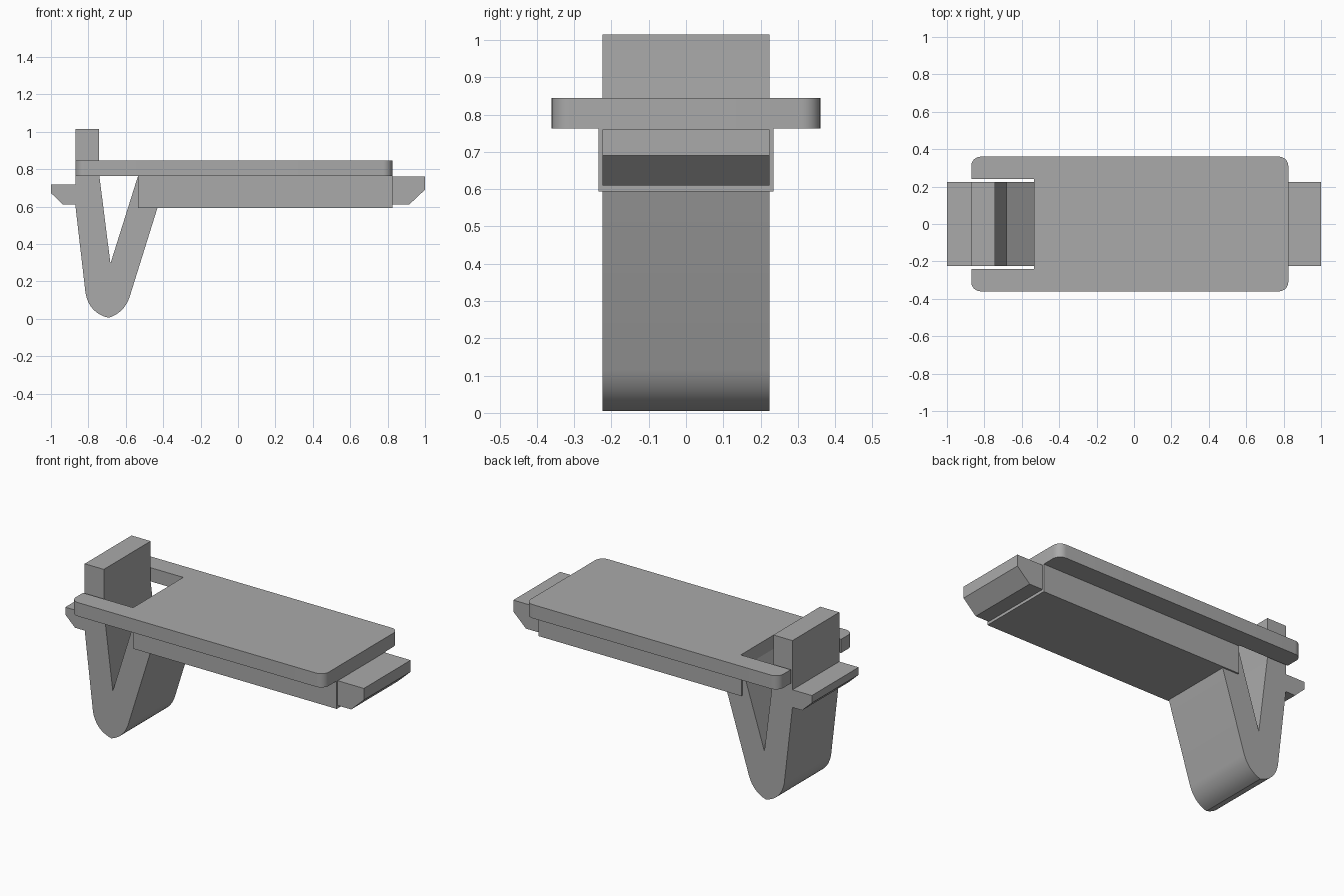
import bpy, bmesh, math
from mathutils import Vector

cube = bpy.data.objects.get("Cube")
if cube:
    bpy.data.objects.remove(cube, do_unlink=True)

grey = bpy.data.materials.new("grey plastic")
grey.use_nodes = True
colour = (0.4, 0.4, 0.4, 1)
grey.diffuse_color = colour
grey.node_tree.nodes["Principled BSDF"].inputs["Base Color"].default_value = colour


def prism(name, outline, direction, bevel=None):
    """Extrude a closed outline of 3D points into a solid."""
    bm = bmesh.new()
    face = bm.faces.new([bm.verts.new(p) for p in outline])
    moved = bmesh.ops.extrude_face_region(bm, geom=[face])["geom"]
    bmesh.ops.translate(bm, vec=direction,
                        verts=[v for v in moved if isinstance(v, bmesh.types.BMVert)])
    if bevel:
        radius, test = bevel
        edges = [e for e in bm.edges if test(e)]
        bmesh.ops.bevel(bm, geom=edges, offset=radius, segments=8, profile=0.5, affect='EDGES')
    bmesh.ops.recalc_face_normals(bm, faces=bm.faces)
    mesh = bpy.data.meshes.new(name)
    bm.to_mesh(mesh)
    bm.free()
    mesh.materials.append(grey)
    obj = bpy.data.objects.new(name, mesh)
    bpy.context.collection.objects.link(obj)
    bpy.ops.object.select_all(action='DESELECT')
    obj.select_set(True)
    bpy.context.view_layer.objects.active = obj
    bpy.ops.object.shade_smooth_by_angle(angle=math.radians(25))
    return obj


def side_profile(name, points, half_width):
    """Profile in x and z, spanning the width symmetrically."""
    return prism(name, [(x, -half_width, z) for x, z in points], (0, 2 * half_width, 0))


def curve(a, b, c, steps=8):
    """Quadratic curve from a to c, pulled towards b."""
    a, b, c = Vector(a), Vector(b), Vector(c)
    return [tuple(a.lerp(b, i / steps).lerp(b.lerp(c, i / steps), i / steps))
            for i in range(steps + 1)]


BACK, FRONT = -0.87, 0.825
PLATE_BOTTOM, PLATE_TOP = 0.762, 0.845
NOTCH_X, NOTCH_Y, HALF_Y = -0.535, 0.24, 0.36

# Cover plate with rounded corners and a notch for the latch
half = [(FRONT, HALF_Y), (BACK, HALF_Y), (BACK, NOTCH_Y), (NOTCH_X, NOTCH_Y)]
outline = half + [(x, -y) for x, y in reversed(half)]


def outer_corner(edge):
    a, b = (v.co for v in edge.verts)
    return abs(a.z - b.z) > 0.01 and abs(a.y) > HALF_Y - 0.01


prism("cover_plate", [(x, y, PLATE_BOTTOM) for x, y in outline],
      (0, 0, PLATE_TOP - PLATE_BOTTOM), (0.05, outer_corner))

# Raised block under the plate
side_profile("under_block", [(NOTCH_X, 0.593), (FRONT, 0.593),
                             (FRONT, PLATE_BOTTOM), (NOTCH_X, PLATE_BOTTOM)], 0.234)

# Chamfered tab at the far end
side_profile("end_tab", [(FRONT, 0.61), (0.915, 0.61), (1, 0.69), (1, 0.76), (FRONT, 0.76)], 0.224)

# Springy V latch with finger grip and catch
latch = [(BACK, 1.015), (BACK, 0.717), (-1, 0.717), (-1, 0.672), (-0.935, 0.61), (BACK, 0.61)]
latch += curve((-0.815, 0.135), (-0.795, 0.03), (-0.692, 0.005))
latch += curve((-0.692, 0.005), (-0.61, 0.03), (-0.58, 0.115))[1:]
latch += [(-0.43, 0.595), (-0.45, 0.7), (NOTCH_X, PLATE_BOTTOM),
          (-0.682, 0.295), (-0.742, 0.77), (-0.742, 1.015)]
side_profile("spring_latch", latch, 0.224)
